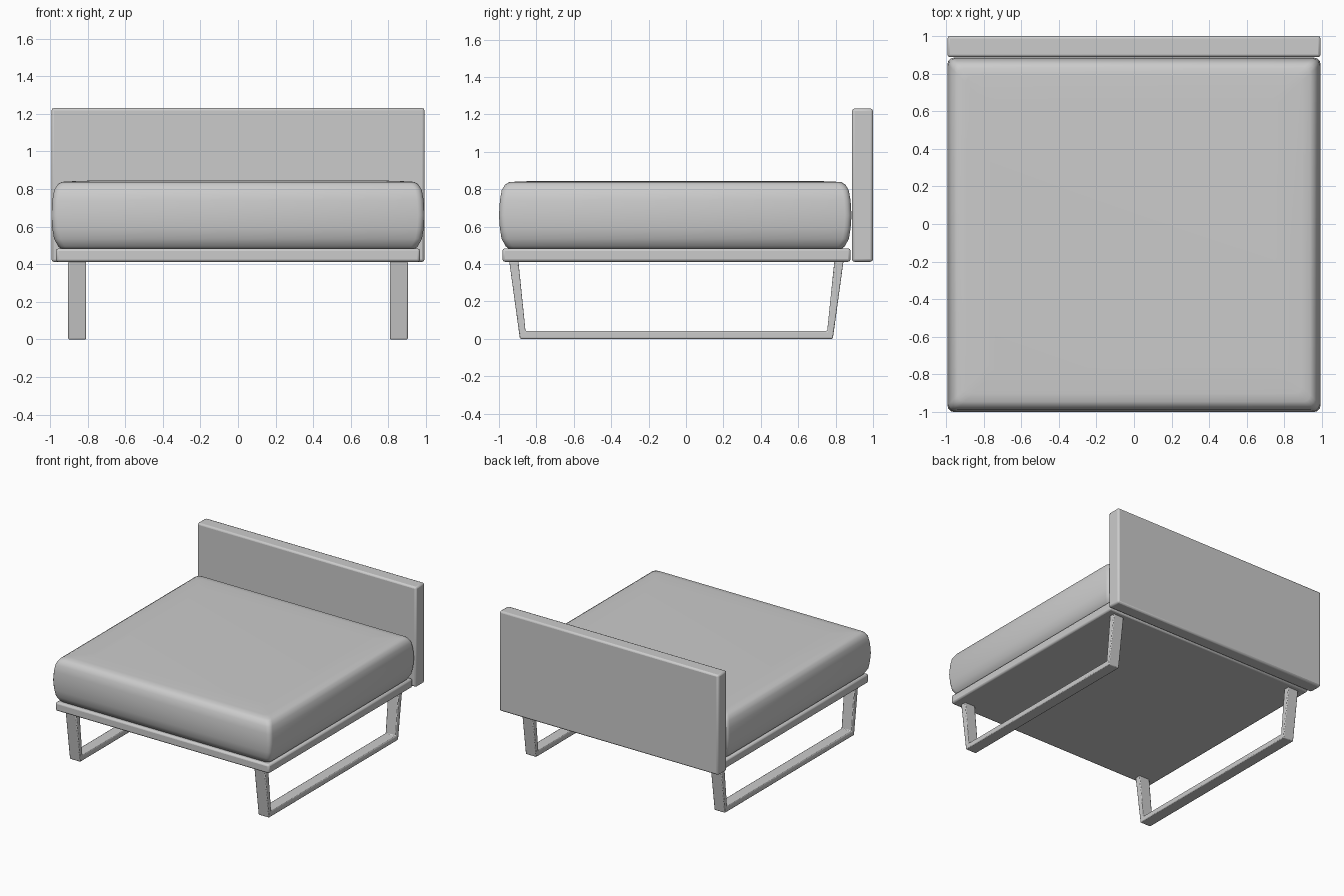
import bpy, bmesh, math
from mathutils import Vector

if "Cube" in bpy.data.objects:
    bpy.data.objects.remove(bpy.data.objects["Cube"])


def finish(name, bm, bevel=0.0, segments=2, angle=40):
    bmesh.ops.recalc_face_normals(bm, faces=bm.faces)
    me = bpy.data.meshes.new(name)
    bm.to_mesh(me)
    bm.free()
    ob = bpy.data.objects.new(name, me)
    bpy.context.collection.objects.link(ob)
    if bevel:
        mod = ob.modifiers.new("bevel", 'BEVEL')
        mod.width = bevel
        mod.segments = segments
        mod.limit_method = 'ANGLE'
    bpy.ops.object.select_all(action='DESELECT')
    ob.select_set(True)
    bpy.context.view_layer.objects.active = ob
    bpy.ops.object.shade_smooth_by_angle(angle=math.radians(angle))
    return ob


def box(name, lo, hi, bevel):
    lo, hi = Vector(lo), Vector(hi)
    bm = bmesh.new()
    bmesh.ops.create_cube(bm, size=1)
    for v in bm.verts:
        v.co = (lo + hi) / 2 + v.co * (hi - lo)
    return finish(name, bm, bevel)


def rounded_ring(bm, inset, z, radius=0.035, steps=3):
    x, y0, y1 = 0.992 - inset, -1.0 + inset, 0.885 - inset
    corners = [(x, y1, 0), (-x, y1, 90), (-x, y0, 180), (x, y0, 270)]
    verts = []
    for cx, cy, start in corners:
        sx, sy = (1 if cx > 0 else -1), (1 if cy == y1 else -1)
        for i in range(steps + 1):
            a = math.radians(start + 90 * i / steps)
            verts.append(bm.verts.new((cx - sx * radius + radius * math.cos(a),
                                       cy - sy * radius + radius * math.sin(a), z)))
    return verts


# Mattress: bulging side profile as (inset, height) rings
profile = [(0.05, 0.483), (0.036, 0.495), (0.014, 0.535), (0.005, 0.59),
           (0.0, 0.66), (0.005, 0.74), (0.015, 0.795), (0.033, 0.825),
           (0.055, 0.838), (0.10, 0.841), (0.22, 0.845)]
bm = bmesh.new()
rings = [rounded_ring(bm, i, z) for i, z in profile]
n = len(rings[0])
for a, b in zip(rings, rings[1:]):
    for k in range(n):
        bm.faces.new((a[k], a[(k + 1) % n], b[(k + 1) % n], b[k]))
bm.faces.new(rings[0])
bm.faces.new(rings[-1])
finish("mattress", bm, angle=50)

# Platform and headboard
box("platform", (-0.968, -0.982, 0.412), (0.968, 0.88, 0.484), 0.014)
box("headboard", (-0.992, 0.887, 0.412), (0.992, 1.0, 1.231), 0.014)

# Sled legs: U-shaped side outline extruded across the width
outline = [(-0.945, 0.415), (-0.888, 0.004), (0.785, 0.004), (0.842, 0.415),
           (0.793, 0.415), (0.755, 0.042), (-0.858, 0.042), (-0.896, 0.415)]
for side, x0 in (("left", -0.903), ("right", 0.807)):
    bm = bmesh.new()
    a = [bm.verts.new((x0, y, z if z > 0.01 else 0)) for y, z in outline]
    b = [bm.verts.new((x0 + 0.096, y, z if z > 0.01 else 0)) for y, z in outline]
    for k in range(8):
        j = (k + 1) % 8
        bm.faces.new((a[k], a[j], b[j], b[k]))
    # Each end is split at the mitred corners
    for ring in (a, b):
        for q in ((0, 1, 6, 7), (1, 2, 5, 6), (2, 3, 4, 5)):
            bm.faces.new([ring[i] for i in q])
    finish(side + "_sled_leg", bm, 0.006)
